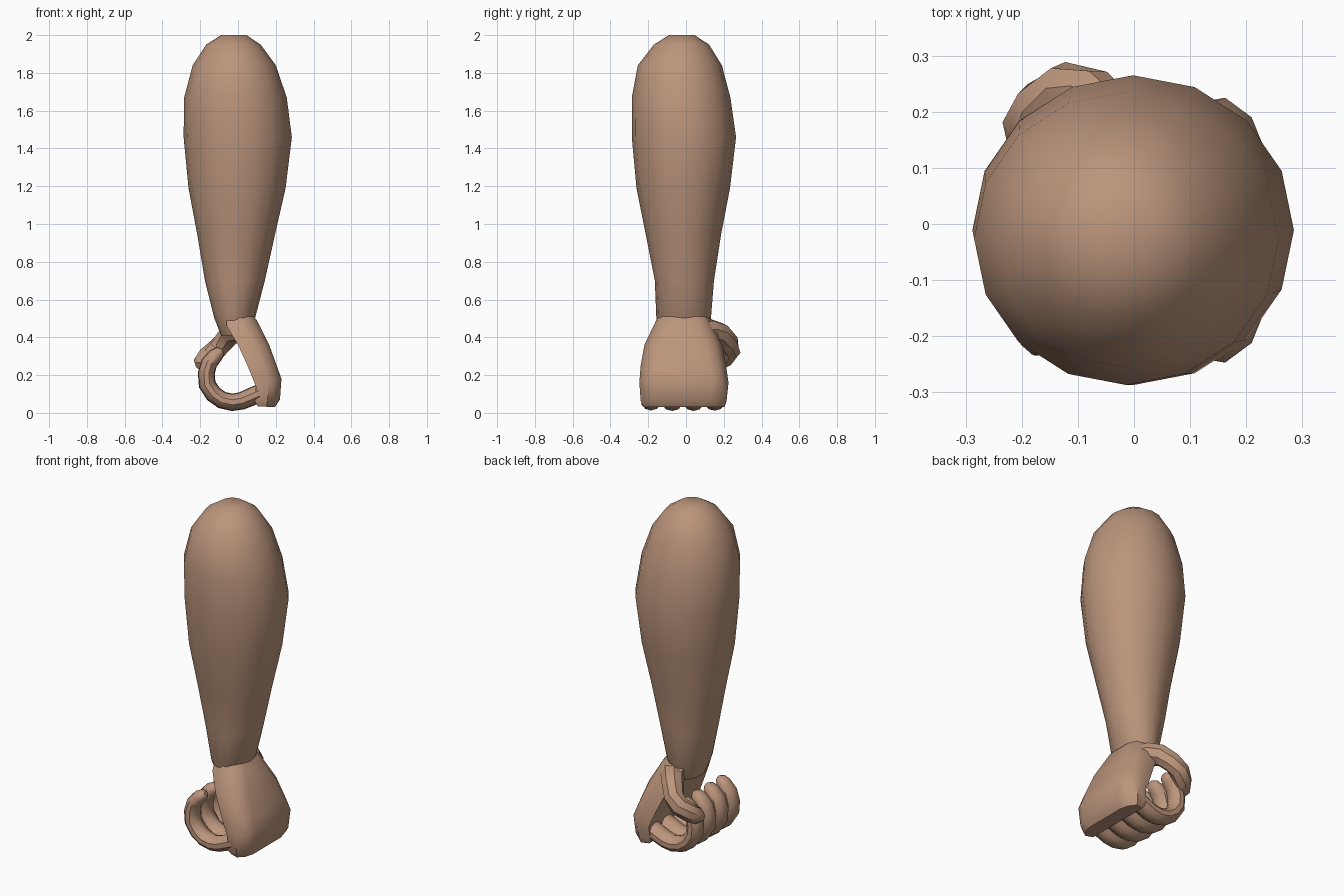
import bpy, bmesh, math
from mathutils import Vector

if "Cube" in bpy.data.objects:
    bpy.data.objects.remove(bpy.data.objects["Cube"])

skin = bpy.data.materials.new("skin")
skin.diffuse_color = (0.50, 0.30, 0.20, 1)
skin.use_nodes = True
skin.node_tree.nodes["Principled BSDF"].inputs["Base Color"].default_value = skin.diffuse_color


def loft(name, rings, angle=40):
    """Skin a list of equal-length rings and cap both ends."""
    bm = bmesh.new()
    rows = [[bm.verts.new(p) for p in r] for r in rings]
    n = len(rows[0])
    for a, b in zip(rows, rows[1:]):
        for i in range(n):
            j = (i + 1) % n
            bm.faces.new((a[i], a[j], b[j], b[i]))
    bm.faces.new(rows[0])
    bm.faces.new(rows[-1])
    bmesh.ops.recalc_face_normals(bm, faces=bm.faces[:])
    me = bpy.data.meshes.new(name)
    bm.to_mesh(me)
    bm.free()
    ob = bpy.data.objects.new(name, me)
    bpy.context.collection.objects.link(ob)
    me.materials.append(skin)
    bpy.ops.object.select_all(action='DESELECT')
    ob.select_set(True)
    bpy.context.view_layer.objects.active = ob
    bpy.ops.object.shade_smooth_by_angle(angle=math.radians(angle))
    return ob


def tube(name, path, radii, ref, wide=1.0, n=10):
    """Tube along a path; ref is the direction of its wider axis."""
    pts = [Vector(p) for p in path]
    rings = []
    for k, p in enumerate(pts):
        t = (pts[min(k + 1, len(pts) - 1)] - pts[max(k - 1, 0)]).normalized()
        r = Vector(ref)
        v = (r - t * r.dot(t)).normalized()
        u = t.cross(v)
        rings.append([p + radii[k] * (u * math.cos(a) + v * wide * math.sin(a))
                      for a in (2 * math.pi * i / n for i in range(n))])
    return loft(name, rings)


# Forearm: z, x range, y range of each 16-sided ring
arm = [(2.00, -.09, .045, -.09, .045), (1.95, -.168, .12, -.17, .122),
       (1.84, -.24, .20, -.255, .19), (1.67, -.285, .258, -.287, .235),
       (1.46, -.288, .285, -.287, .265), (1.19, -.262, .252, -.262, .233),
       (0.94, -.215, .195, -.212, .185), (0.70, -.175, .142, -.165, .148),
       (0.50, -.125, .09, -.157, .132), (0.41, -.09, .035, -.11, .09)]
rings = []
for z, x0, x1, y0, y1 in arm:
    rings.append([((x0 + x1) / 2 + (x1 - x0) / 2 * math.cos(a),
                   (y0 + y1) / 2 + (y1 - y0) / 2 * math.sin(a), z)
                  for a in (2 * math.pi * i / 16 for i in range(16))])
loft("forearm", rings, 50)

# Palm: inner x, z, back x, z, y range of each ring
palm = [(-.06, .495, .075, .52, -.15, .125), (-.06, .46, .10, .49, -.165, .14),
        (0.0, .36, .165, .36, -.22, .19), (.05, .25, .205, .25, -.24, .212),
        (.095, .14, .23, .18, -.247, .225), (.09, .06, .222, .07, -.24, .215),
        (.105, .035, .195, .03, -.225, .205)]
section = [(0, .012), (.5, 0), (.85, .035), (1, .085)]
rings = []
for xi, zi, xo, zo, y0, y1 in palm:
    low = [(xi + (xo - xi) * t, y0 + d, zi + (zo - zi) * t) for t, d in section]
    high = [(xi + (xo - xi) * t, y1 - d, zi + (zo - zi) * t) for t, d in section]
    rings.append(low + high[::-1])
loft("palm", rings, 45)

# Four curled fingers
curl = [(.15, .12), (.07, .085), (.02, .064), (-.03, .056), (-.085, .068),
        (-.13, .10), (-.163, .15), (-.168, .21), (-.152, .265), (-.118, .305),
        (-.095, .322), (-.08, .328)]
fr = [.048, .048, .047, .046, .046, .046, .046, .045, .044, .04, .032, .015]
for i, y in enumerate((-.185, -.073, .04, .152)):
    s = (.94, 1, 1, .97)[i]
    tube("finger_%d" % (i + 1), [(x, y, z) for x, z in curl],
         [r * s for r in fr], (0, 1, 0), 1.2)

# Thumb crossing in front of the fingers
tube("thumb",
     [(.05, .06, .43), (0, .125, .435), (-.04, .18, .42), (-.08, .225, .37),
      (-.12, .235, .33), (-.165, .205, .295), (-.195, .165, .265), (-.207, .143, .25)],
     [.06, .065, .06, .056, .055, .053, .045, .022], (-.3, .2, 1), 1.0, 8)
